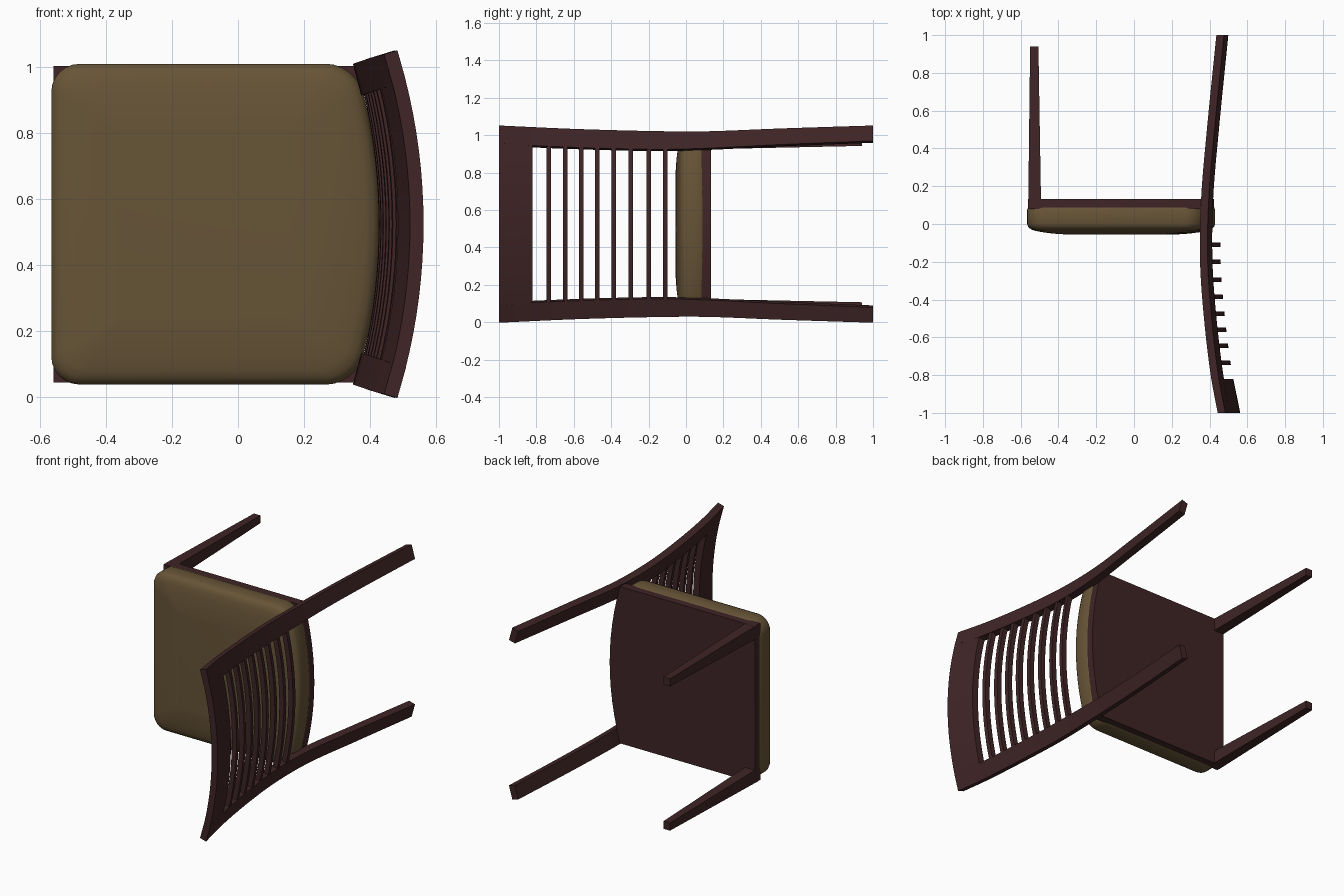
import bpy, bmesh, math

if "Cube" in bpy.data.objects:
    bpy.data.objects.remove(bpy.data.objects["Cube"])

ZC = 0.525      # middle of the chair across its width
R = 1.76        # bend radius of the back


def material(name, rgb):
    m = bpy.data.materials.new(name)
    m.diffuse_color = (*rgb, 1)
    m.use_nodes = True
    m.node_tree.nodes["Principled BSDF"].inputs["Base Color"].default_value = m.diffuse_color
    return m


WOOD = material("dark wood", (0.050, 0.018, 0.019))
FABRIC = material("olive fabric", (0.135, 0.089, 0.038))


def lerp(table, y):
    """Smooth (Catmull-Rom style) reading of a small profile table."""
    for i in range(len(table) - 1):
        (y0, v0), (y1, v1) = table[i], table[i + 1]
        if y <= y1 + 1e-6:
            def slope(k):
                a, b = table[max(k - 1, 0)], table[min(k + 1, len(table) - 1)]
                return (b[1] - a[1]) / (b[0] - a[0])
            h, t = y1 - y0, (y - y0) / (y1 - y0)
            return ((2*t**3 - 3*t**2 + 1) * v0 + (t**3 - 2*t**2 + t) * h * slope(i)
                    + (3*t**2 - 2*t**3) * v1 + (t**3 - t**2) * h * slope(i + 1))
    return table[-1][1]


# profiles along the chair height (y): sweep of the back, outer and inner post edges
SWEEP = [(-1, .542), (-.8, .502), (-.5, .463), (-.2, .440), (.13, .445), (.5, .480), (1, .535)]
OUTER = [(-1, .521), (-.6, .503), (-.2, .492), (.1, .490), (.5, .505), (1, .521)]
INNER = [(-1, .43), (-.82, .415), (-.3, .397), (.0, .397), (.5, .42), (1, .440)]


def loft(name, rings, mat, smooth=30):
    """Skin equal rings of points and cap both ends."""
    bm = bmesh.new()
    vs = [[bm.verts.new(p) for p in r] for r in rings]
    n = len(rings[0])
    for a, b in zip(vs, vs[1:]):
        for i in range(n):
            bm.faces.new((a[i], a[(i + 1) % n], b[(i + 1) % n], b[i]))
    bm.faces.new(vs[0])
    bm.faces.new(vs[-1])
    bmesh.ops.recalc_face_normals(bm, faces=bm.faces)
    me = bpy.data.meshes.new(name)
    bm.to_mesh(me)
    bm.free()
    me.materials.append(mat)
    ob = bpy.data.objects.new(name, me)
    bpy.context.collection.objects.link(ob)
    bpy.context.view_layer.objects.active = ob
    bpy.ops.object.select_all(action='DESELECT')
    ob.select_set(True)
    bpy.ops.object.shade_smooth_by_angle(angle=math.radians(smooth))
    return ob


def bent(y, d, off):
    """Point on the bent back: height y, distance d from the middle, offset off."""
    a = math.asin(d / R)
    return (lerp(SWEEP, y) - R + (R + off) * math.cos(a), y, ZC + (R + off) * math.sin(a))


def cross_bar(name, y0, y1, o0, o1, ends):
    """Bar running across the back between the posts."""
    rings = []
    for i in range(17):
        s = -1 + i / 8
        d0, d1 = s * ends(y0), s * ends(y1)
        rings.append([bent(y0, d0, o0), bent(y0, d0, o1), bent(y1, d1, o1), bent(y1, d1, o0)])
    loft(name, rings, WOOD)


# back posts running down into the rear legs
for side, label in ((1, "right"), (-1, "left")):
    rings = []
    for i in range(33):
        y = -1 + i / 16
        o, n = side * lerp(OUTER, y), side * lerp(INNER, y)
        rings.append([bent(y, o, -.021), bent(y, o, .021), bent(y, n, .021), bent(y, n, -.021)])
    loft("back_post_" + label, rings, WOOD)

# top rail and slats
cross_bar("top_rail", -1, -.82, -.0205, .0205, lambda y: lerp(INNER, y) + .01)
for i, y in enumerate((-.735, -.645, -.56, -.475, -.385, -.295, -.20, -.11)):
    cross_bar(f"back_slat_{i + 1}", y - .012, y + .012, -.012, .019,
              lambda v: lerp(INNER, v) + .01)

# front legs, tapering to the foot
for side, label in ((1, "right"), (-1, "left")):
    rings = []
    for y, x0, x1, a, b in ((.10, -.56, -.492, .48, .40), (.94, -.55, -.506, .465, .418)):
        rings.append([(x0, y, ZC + side * a), (x1, y, ZC + side * a),
                      (x1, y, ZC + side * b), (x0, y, ZC + side * b)])
    loft("front_leg_" + label, rings, WOOD)


def seat_outline(y, x0, x1, half, sag, rad, inset):
    """Rounded square seat outline with a bowed rear edge."""
    pts = []
    h, front = half - inset, x0 + inset
    rear = x1 - sag - inset
    r = max(rad - inset * .4, .002)
    for cx, cz, a0 in ((front + r, -h + r, 180), (rear - r, -h + r, 270),
                       (rear - r, h - r, 0), (front + r, h - r, 90)):
        for k in range(7):
            a = math.radians(a0 + 15 * k)
            pts.append((cx + r * math.cos(a), y, cz + r * math.sin(a)))
        if a0 == 270:
            for k in range(1, 12):          # straight rear run, bowed below
                pts.append((rear, y, (-h + r) + (2 * h - 2 * r) * k / 12))
    out = []
    for x, yy, z in pts:
        w = max(0, (x - front) / (rear - front)) ** 4
        out.append((x + sag * w * (1 - (z / h) ** 2), yy, z + ZC))
    return out


# seat frame
loft("seat_frame", [seat_outline(y, -.56, .424, .48, .07, .002, 0) for y in (.08, .133)], WOOD)

# padded seat cushion
levels = ((.088, .006), (.075, 0), (.0, 0), (-.015, .006), (-.028, .020),
          (-.036, .042), (-.044, .085), (-.051, .14), (-.055, .20))
loft("seat_cushion", [seat_outline(y, -.566, .43, .486, .075, .085, i) for y, i in levels],
     FABRIC, 50)
